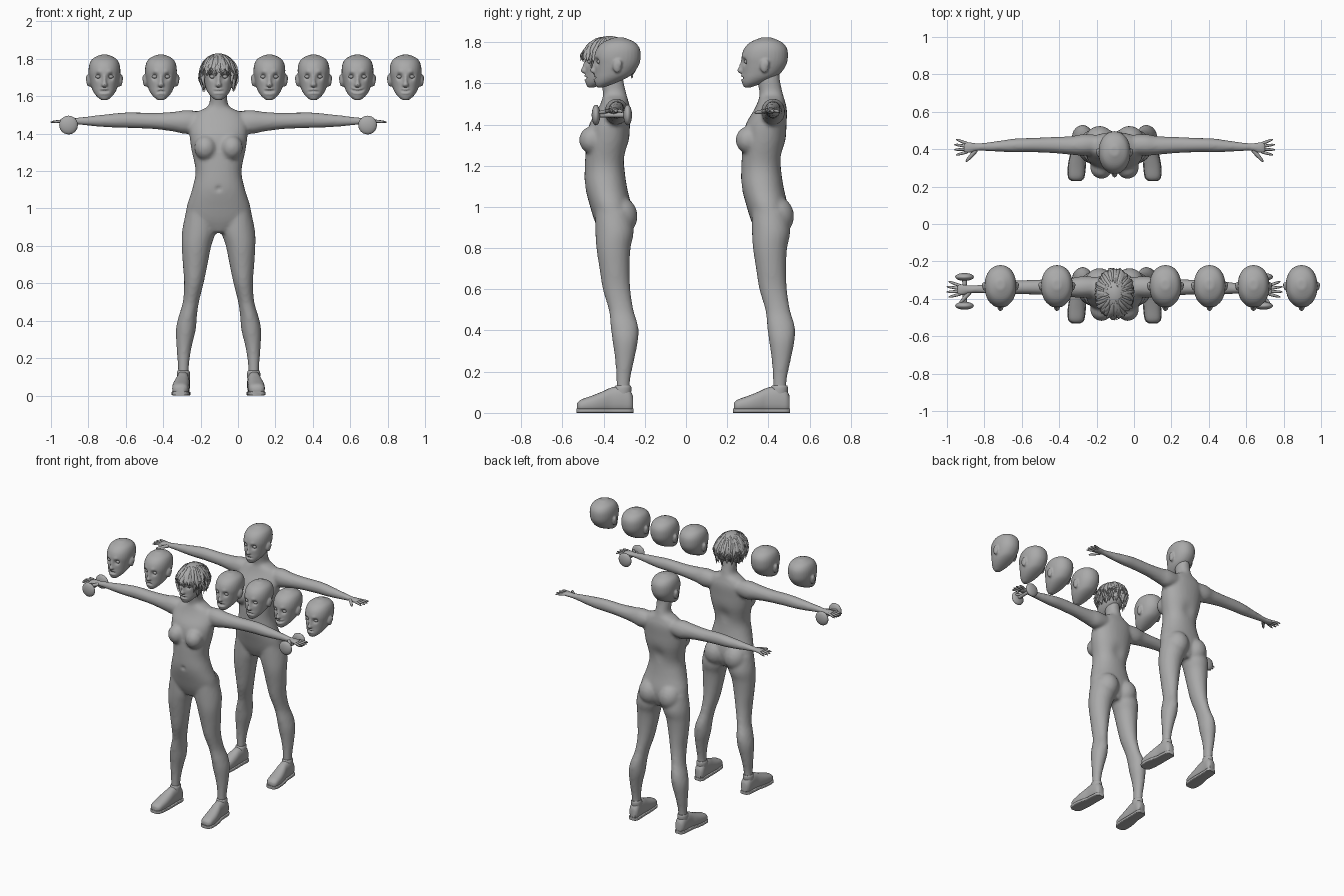
import bpy, bmesh, math, random
from mathutils import Vector, Matrix

if "Cube" in bpy.data.objects:
    bpy.data.objects.remove(bpy.data.objects["Cube"])
random.seed(4)

clay = bpy.data.materials.new("plain_grey")
clay.use_nodes = True
GREY = (0.4, 0.4, 0.4, 1)
clay.diffuse_color = GREY
clay.node_tree.nodes["Principled BSDF"].inputs["Base Color"].default_value = GREY

ORDER = {"x": (0, 1, 2), "y": (1, 0, 2), "z": (2, 0, 1)}


def spline(rows, steps):
    """Smoothly interpolate a list of ring descriptions."""
    rows = [Vector(r) for r in rows]
    out = []
    for i in range(len(rows) - 1):
        a, b = rows[i], rows[i + 1]
        ta = (b - rows[max(i - 1, 0)]) / 2
        tb = (rows[min(i + 2, len(rows) - 1)] - a) / 2
        for k in range(steps):
            t = k / steps
            h = t * t * (3 - 2 * t)
            out.append(a * (1 - h) + b * h + ta * (t * (1 - t) ** 2) - tb * (t * t * (1 - t)))
    return out + [rows[-1]]


def loft(bm, rows, axis="z", side=1, n=24, e=2):
    """Closed skin over rings: position, centre pair, radius pair."""
    rings = []
    for t, c, d, r, q in spline(rows, 4):
        ring = []
        for k in range(n):
            a = math.tau * k / n
            u, v = math.cos(a), math.sin(a)
            u = math.copysign(abs(u) ** (2 / e), u)
            v = math.copysign(abs(v) ** (2 / e), v)
            p = [0, 0, 0]
            for i, val in zip(ORDER[axis], (t, c + r * u, d + q * v)):
                p[i] = val
            p[0] *= side
            ring.append(bm.verts.new(p))
        rings.append(ring)
    skin(bm, rings)


def skin(bm, rings):
    """Join neighbouring rings with faces and close both ends."""
    faces = [bm.faces.new(rings[0]), bm.faces.new(rings[-1])]
    for lo, hi in zip(rings, rings[1:]):
        faces += [bm.faces.new((lo[k - 1], lo[k], hi[k], hi[k - 1])) for k in range(len(lo))]
    bmesh.ops.recalc_face_normals(bm, faces=faces)


def depth_rows(rows):
    """Turn height, front, back, half width into ring descriptions."""
    return [(z, 0, (f + b) / 2, w, (b - f) / 2) for z, f, b, w in rows]


def ball(bm, centre, size, seg=24):
    m = Matrix.Translation(centre) @ Matrix.Diagonal((*size, 1))
    bmesh.ops.create_uvsphere(bm, u_segments=seg, v_segments=seg // 2, radius=1, matrix=m)


def tube(bm, points, radii, flat=1, n=8):
    """Tapered tube along points, optionally flattened."""
    rings = []
    for i, p in enumerate(points):
        d = (points[min(i + 1, len(points) - 1)] - points[max(i - 1, 0)]).normalized()
        rot = d.to_track_quat("Z", "Y").to_matrix()
        rings.append([bm.verts.new(p + rot @ Vector((radii[i] * math.cos(math.tau * k / n),
                      radii[i] * flat * math.sin(math.tau * k / n), 0))) for k in range(n)])
    skin(bm, rings)


def finish(bm, name, place, voxel=0, passes=0):
    """Make an object; with a voxel size the parts are fused and smoothed."""
    mesh = bpy.data.meshes.new(name)
    bm.to_mesh(mesh)
    bm.free()
    ob = bpy.data.objects.new(name, mesh)
    bpy.context.collection.objects.link(ob)
    ob.location = place
    if voxel:
        fuse = ob.modifiers.new("fuse", "REMESH")
        fuse.mode, fuse.voxel_size = "VOXEL", voxel
        soft = ob.modifiers.new("soften", "SMOOTH")
        soft.factor, soft.iterations = 0.5, passes
        graph = bpy.context.evaluated_depsgraph_get()
        ob.data = bpy.data.meshes.new_from_object(ob.evaluated_get(graph))
        ob.modifiers.clear()
    ob.data.materials.clear()
    ob.data.materials.append(clay)
    ob.data.polygons.foreach_set("use_smooth", [True] * len(ob.data.polygons))
    ob.data.set_sharp_from_angle(angle=math.radians(50))
    return ob


def bump(mesh, centre, radius, push):
    """Soft dent or swelling along y."""
    for v in mesh.vertices:
        d = (v.co - Vector(centre)).length / radius
        if d < 3:
            v.co.y += push * math.exp(-d * d)


TORSO = depth_rows([
    (0.87, -0.03, 0.09, 0.06), (0.93, -0.058, 0.115, 0.165), (1, -0.08, 0.12, 0.172),
    (1.1, -0.105, 0.098, 0.142), (1.2, -0.106, 0.088, 0.123), (1.32, -0.098, 0.108, 0.146),
    (1.4, -0.085, 0.113, 0.155), (1.47, -0.045, 0.115, 0.15), (1.515, -0.025, 0.105, 0.115),
    (1.55, -0.018, 0.095, 0.053), (1.62, -0.03, 0.08, 0.047), (1.66, -0.03, 0.08, 0.04)])
LEG = [(0.98, 0.1, 0.03, 0.075, 0.085), (0.88, 0.105, 0.038, 0.09, 0.093),
       (0.8, 0.118, 0.033, 0.079, 0.083), (0.7, 0.125, 0.038, 0.066, 0.073),
       (0.6, 0.132, 0.048, 0.052, 0.067), (0.5, 0.148, 0.07, 0.043, 0.06),
       (0.42, 0.165, 0.086, 0.049, 0.067), (0.35, 0.175, 0.09, 0.053, 0.062),
       (0.25, 0.185, 0.087, 0.039, 0.045), (0.15, 0.188, 0.08, 0.029, 0.033),
       (0.05, 0.188, 0.08, 0.029, 0.033)]
ARM = [(0.08, 0.05, 1.465, 0.05, 0.05), (0.17, 0.048, 1.462, 0.058, 0.064),
       (0.24, 0.045, 1.464, 0.05, 0.053), (0.35, 0.047, 1.468, 0.043, 0.043),
       (0.48, 0.047, 1.472, 0.038, 0.042), (0.56, 0.045, 1.47, 0.037, 0.038),
       (0.66, 0.04, 1.468, 0.028, 0.029), (0.76, 0.036, 1.467, 0.021, 0.018),
       (0.8, 0.034, 1.467, 0.029, 0.016), (0.83, 0.033, 1.467, 0.034, 0.013),
       (0.845, 0.033, 1.467, 0.03, 0.009)]
SHOE = [(-0.143, 0.205, 0.03, 0.022, 0.018), (-0.125, 0.205, 0.034, 0.04, 0.03),
        (-0.07, 0.202, 0.042, 0.045, 0.042), (-0.02, 0.197, 0.052, 0.042, 0.052),
        (0.02, 0.192, 0.061, 0.037, 0.061), (0.07, 0.19, 0.065, 0.036, 0.065),
        (0.11, 0.187, 0.056, 0.034, 0.056), (0.128, 0.186, 0.046, 0.022, 0.036)]
SKULL = depth_rows([
    (1.58, -0.093, -0.06, 0.018), (1.6, -0.102, -0.005, 0.042), (1.625, -0.103, 0.05, 0.06),
    (1.65, -0.102, 0.085, 0.07), (1.69, -0.103, 0.112, 0.08), (1.73, -0.105, 0.12, 0.085),
    (1.77, -0.092, 0.115, 0.081), (1.8, -0.062, 0.09, 0.064), (1.822, -0.01, 0.04, 0.022)])
NOSE = [(1.715, 0, -0.098, 0.008, 0.01), (1.68, 0, -0.105, 0.01, 0.013),
        (1.661, 0, -0.108, 0.016, 0.019), (1.648, 0, -0.102, 0.013, 0.012)]


def body(name, place, reach):
    bm = bmesh.new()
    loft(bm, TORSO, e=2.2, n=32)
    for s in (1, -1):
        loft(bm, LEG, side=s)
        loft(bm, [(r[0] * reach, *r[1:]) for r in ARM], "x", s)
        ball(bm, (s * 0.07, -0.072, 1.325), (0.06, 0.062, 0.066))
        ball(bm, (s * 0.08, 0.062, 0.955), (0.082, 0.088, 0.095))
    figure = finish(bm, name + "_body", place, 0.011, 3)
    bump(figure.data, (0, -0.105, 1.105), 0.012, 0.012)
    bump(figure.data, (0, 0.11, 1.25), 0.05, -0.012)

    # fingers and thumbs
    bm = bmesh.new()
    for s in (1, -1):
        for i in range(4):
            root, tip = 0.055 - i * 0.015, 0.078 - i * 0.028
            end = reach * (0.887 if i in (0, 3) else 0.897)
            pts = [Vector((s * (0.825 * reach + (end - 0.825 * reach) * t),
                           root + (tip - root) * t, 1.467 - 0.006 * t * t)) for t in (0, 0.4, 0.8, 1)]
            tube(bm, pts, (0.0085, 0.008, 0.0065, 0.003))
        base = Vector((s * 0.775 * reach, 0.02, 1.465))
        tube(bm, [base + Vector((s * 0.055 * t, -0.062 * t, -0.008 * t)) for t in (0, 0.4, 0.85, 1)],
             (0.012, 0.011, 0.008, 0.003))
    finish(bm, name + "_fingers", place)

    # shoes: upper, collar and sole
    bm = bmesh.new()
    for s in (1, -1):
        loft(bm, SHOE, "y", s, e=2.4)
        loft(bm, [(0.08, 0.188, 0.075, 0.034, 0.042), (0.12, 0.188, 0.078, 0.035, 0.042),
                  (0.133, 0.188, 0.08, 0.03, 0.036)], side=s)
        loft(bm, [(r[0] * 1.02, r[1], 0.011, r[3] * 1.08, 0.011) for r in SHOE], "y", s, e=6)
    finish(bm, name + "_shoes", place)


# base head, fused once and reused with different mouths
bm = bmesh.new()
loft(bm, SKULL, n=32, e=2.15)
loft(bm, NOSE, n=16)
for s in (1, -1):
    ball(bm, (s * 0.083, 0.006, 1.685), (0.014, 0.022, 0.034))
    ball(bm, (s * 0.087, 0.015, 1.695), (0.013, 0.014, 0.022))
base_head = finish(bm, "base_head", (0, 0, 0), 0.006, 2)
for s in (1, -1):
    bump(base_head.data, (s * 0.033, -0.095, 1.705), 0.016, 0.018)
    bump(base_head.data, (s * 0.03, -0.1, 1.73), 0.014, -0.004)
    bump(base_head.data, (s * 0.009, -0.11, 1.645), 0.006, 0.006)


def head(name, place, smile, gape, wide):
    ob = base_head.copy()
    ob.data = base_head.data.copy()
    ob.name, ob.location = name, place
    bpy.context.collection.objects.link(ob)
    for v in ob.data.vertices:
        x, y, z = v.co
        if y < -0.06 and abs(x) < 0.06:
            span = math.exp(-(x / wide) ** 4)
            dz = z - 1.626 - smile * (x / wide) ** 2
            lips = sum(math.exp(-((dz + o) / 0.006) ** 2) for o in (gape + 0.006, -gape - 0.006))
            v.co.y += span * (0.011 * math.exp(-(dz / gape) ** 2) - 0.006 * lips)
    bm = bmesh.new()
    for s in (1, -1):
        ball(bm, (s * 0.033, -0.081, 1.705), (0.015, 0.0125, 0.0105), 16)
    finish(bm, name + "_eyes", place)


FRONT, BACK = Vector((-0.104, -0.385, 0)), Vector((-0.104, 0.375, 0))
body("front_figure", FRONT, 1)
body("back_figure", BACK, 0.955)
head("front_figure_head", FRONT, 0, 0.004, 0.024)
head("back_figure_head", BACK, 0, 0.004, 0.024)
MOODS = [(-0.714, 0, 0.006, 0.022), (-0.412, -0.004, 0.005, 0.019), (0.168, 0.001, 0.007, 0.025),
         (0.404, -0.003, 0.004, 0.026), (0.639, 0.007, 0.005, 0.031), (0.896, 0.002, 0.004, 0.02)]
for i, (x, *mouth) in enumerate(MOODS):
    head(f"expression_head_{i + 1}", (x, -0.34, 0), *mouth)
bpy.data.objects.remove(base_head)

# hair: cap plus layered ragged locks
MID, SIZE = Vector((0, 0.012, 1.712)), Vector((0.094, 0.125, 0.118))
bm = bmesh.new()
ball(bm, MID, SIZE, 32)
low = [v for v in bm.verts if v.co.z < (1.735 if v.co.y < -0.03 else 1.66)]
bmesh.ops.delete(bm, geom=low, context="VERTS")
for i in range(72):
    a = math.tau * i / 36 + random.uniform(-0.08, 0.08)
    fringe = math.sin(a) < -0.6
    top = random.uniform(0.3, 0.9)
    end = random.uniform(1.5, 1.65) if fringe else random.uniform(1.9, 2.45)
    flare = random.uniform(0, 0.1)
    swirl = random.uniform(-0.35, 0.35)
    pts = []
    for k in range(7):
        t = k / 6
        tilt, turn = top + (end - top) * t, a + swirl * t * t
        ring = max(math.sin(tilt), 0.86 if tilt > 1.6 else 0)
        out = 1.01 + flare * t + 0.05 * math.sin(t * 9 + i) * t
        pts.append(MID + Vector((SIZE.x * ring * out * math.cos(turn),
                                 SIZE.y * ring * out * math.sin(turn), SIZE.z * math.cos(tilt))))
    tube(bm, pts, (0.003, 0.008, 0.011, 0.012, 0.01, 0.007, 0.001), 0.6, 6)
finish(bm, "hair", FRONT)

# dumbbells in the hands of the front figure
for label, x in (("right", -0.906), ("left", 0.693)):
    bm = bmesh.new()
    for y in (-0.437, -0.283):
        ball(bm, (x, y, 1.446), (0.05, 0.021, 0.05))
    tube(bm, [Vector((x, y, 1.446)) for y in (-0.437, -0.36, -0.283)], (0.013, 0.011, 0.013), n=16)
    finish(bm, label + "_dumbbell", (0, 0, 0))
